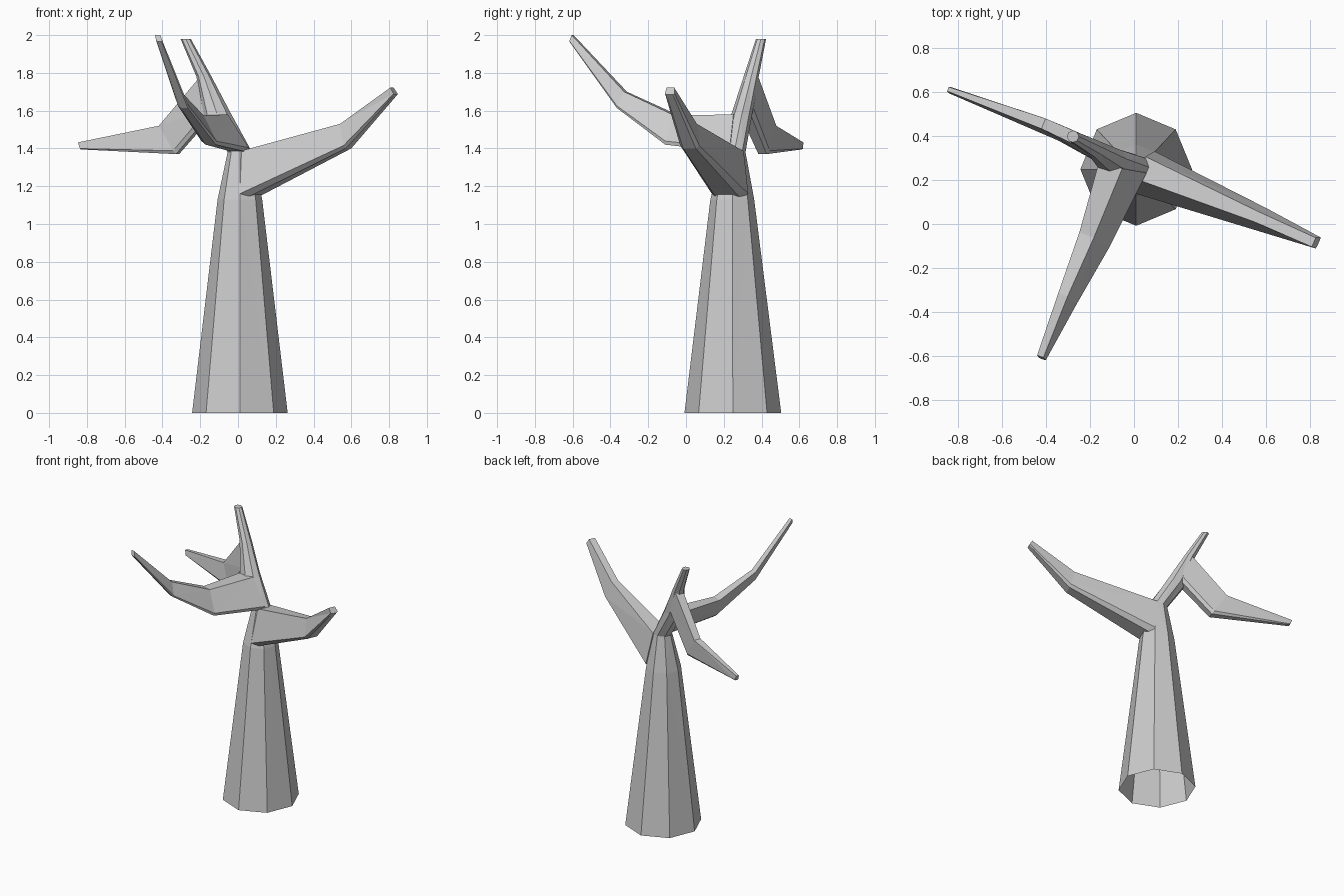
import bpy, bmesh, math
from mathutils import Vector

if "Cube" in bpy.data.objects:
    bpy.data.objects.remove(bpy.data.objects["Cube"])


def loft(name, rings):
    """Closed flat-shaded tube through rings with equal point counts."""
    bm = bmesh.new()
    loops = [[bm.verts.new(p) for p in ring] for ring in rings]
    n = len(loops[0])
    for a, b in zip(loops, loops[1:]):
        for i in range(n):
            j = (i + 1) % n
            bm.faces.new((a[i], a[j], b[j], b[i]))
    bm.faces.new(loops[0])
    bm.faces.new(loops[-1])
    bmesh.ops.triangulate(bm, faces=[f for f in bm.faces if len(f.verts) == 4])
    bmesh.ops.recalc_face_normals(bm, faces=bm.faces)
    me = bpy.data.meshes.new(name)
    bm.to_mesh(me)
    bm.free()
    ob = bpy.data.objects.new(name, me)
    bpy.context.collection.objects.link(ob)
    return ob


def octagon(x, y, z, rx, ry):
    return [(x + rx * math.cos(i * math.pi / 4), y + ry * math.sin(i * math.pi / 4), z)
            for i in range(8)]


def branch(name, sections):
    """Sections are (top point, bottom point, top width, bottom width)."""
    d = Vector(sections[-1][0]) - Vector(sections[0][0])
    side = Vector((-d.y, d.x, 0)).normalized()
    rings = []
    for top, bottom, wt, wb in sections:
        t, b = Vector(top), Vector(bottom)
        low = b.lerp(t, 0.12)
        rings.append([t + side * wt / 2, low + side * wb / 2, b + side * wb / 3,
                      b - side * wb / 3, low - side * wb / 2, t - side * wt / 2])
    return loft(name, rings)


# Trunk, leaning into the upright branch
trunk = loft("trunk", [octagon(*r) for r in (
    (0.01, 0.248, 0.0, 0.253, 0.256),
    (0.01, 0.245, 1.13, 0.118, 0.116),
    (0.01, 0.255, 1.38, 0.065, 0.06),
    (-0.11, 0.295, 1.58, 0.075, 0.055),
    (-0.18, 0.345, 1.78, 0.04, 0.04),
    (-0.277, 0.397, 1.98, 0.027, 0.027))])

# Side branches
limbs = [
    branch("right_branch", [
        ((0.03, 0.255, 1.385), (0.055, 0.23, 1.13), 0.11, 0.21),
        ((0.55, 0.035, 1.53), (0.585, 0.018, 1.40), 0.05, 0.11),
        ((0.815, -0.083, 1.722), (0.837, -0.086, 1.685), 0.045, 0.055)]),
    branch("front_branch", [
        ((-0.105, 0.27, 1.58), (0.015, 0.25, 1.38), 0.11, 0.12),
        ((-0.215, -0.05, 1.575), (-0.145, -0.10, 1.42), 0.07, 0.085),
        ((-0.322, -0.32, 1.70), (-0.285, -0.36, 1.615), 0.045, 0.06),
        ((-0.425, -0.60, 2.0), (-0.415, -0.613, 1.965), 0.03, 0.035)]),
    branch("left_branch", [
        ((-0.19, 0.355, 1.78), (-0.13, 0.31, 1.59), 0.06, 0.09),
        ((-0.41, 0.455, 1.52), (-0.32, 0.405, 1.37), 0.05, 0.07),
        ((-0.844, 0.612, 1.432), (-0.83, 0.605, 1.395), 0.02, 0.03)]),
]

# Merge the branches into the trunk
bpy.context.view_layer.objects.active = trunk
for limb in limbs:
    mod = trunk.modifiers.new("merge", "BOOLEAN")
    mod.operation = "UNION"
    mod.solver = "EXACT"
    mod.object = limb
    bpy.ops.object.modifier_apply(modifier=mod.name)
    bpy.data.objects.remove(limb)

# Open hollow base
bm = bmesh.new()
bm.from_mesh(trunk.data)
bmesh.ops.delete(bm, geom=[f for f in bm.faces if max(v.co.z for v in f.verts) < 0.01],
                 context="FACES")
bm.to_mesh(trunk.data)
bm.free()
trunk.name = "tree_trunk_with_branches"
